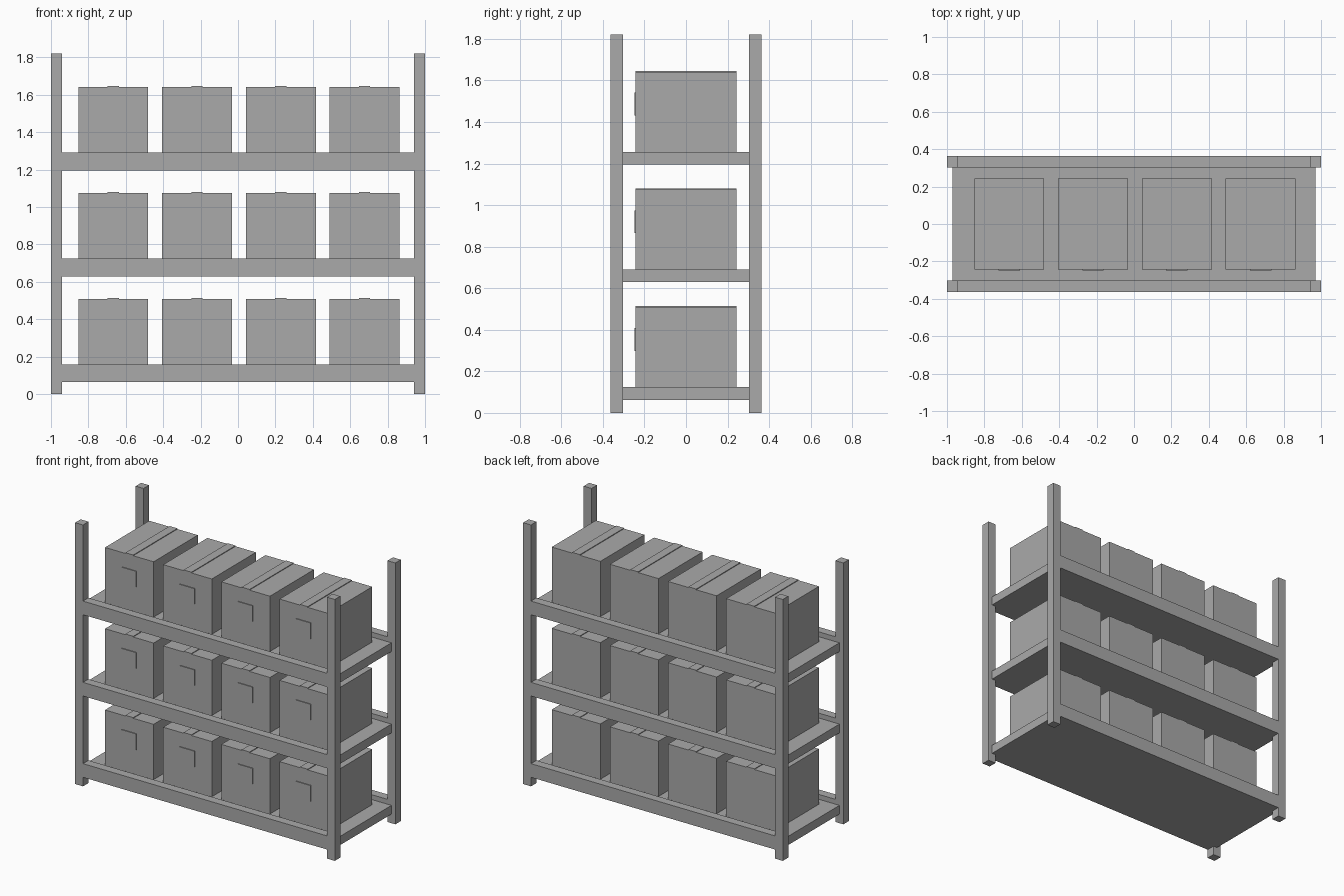
import bpy
import bmesh
from mathutils import Matrix, Vector

default_cube = bpy.data.objects.get("Cube")
if default_cube:
    bpy.data.objects.remove(default_cube, do_unlink=True)

# One plain grey finish
GREY = (0.4, 0.4, 0.4, 1.0)
grey = bpy.data.materials.new("plain grey")
grey.use_nodes = True
grey.diffuse_color = GREY
grey.node_tree.nodes["Principled BSDF"].inputs["Base Color"].default_value = GREY


def add_block(bm, low, high):
    """Add an axis-aligned block between two corners."""
    low, high = Vector(low), Vector(high)
    place = Matrix.Translation((low + high) / 2) @ Matrix.Diagonal((high - low).to_4d())
    bmesh.ops.create_cube(bm, size=1, matrix=place)


def make_part(name, blocks):
    """Make one flat-shaded object from a list of blocks."""
    bm = bmesh.new()
    for low, high in blocks:
        add_block(bm, low, high)
    mesh = bpy.data.meshes.new(name)
    bm.to_mesh(mesh)
    bm.free()
    mesh.materials.append(grey)
    part = bpy.data.objects.new(name, mesh)
    bpy.context.collection.objects.link(part)
    return part


# Overall sizes
HALF_X, HALF_Y, HEIGHT = 1.0, 0.363, 1.82
POST = 0.06
INNER_X, INNER_Y = HALF_X - POST, HALF_Y - POST
FIRST_LEVEL, LEVEL_STEP = 0.063, 0.566
BOX_W, BOX_D, BOX_H = 0.374, 0.486, 0.385
TAPE_W, TAPE_T = 0.06, 0.005
LABEL_W, LABEL_H, LABEL_T = 0.114, 0.11, 0.006

# Corner posts
for x_name, sx in (("left", 1), ("right", -1)):
    for y_name, sy in (("front", -1), ("back", 1)):
        cx, cy = sx * (HALF_X - POST / 2), sy * (HALF_Y - POST / 2)
        r = POST / 2
        make_part(f"{y_name}_{x_name}_post",
                  [((cx - r, cy - r, 0), (cx + r, cy + r, HEIGHT))])

for level in range(3):
    z = FIRST_LEVEL + level * LEVEL_STEP
    top = z + 0.061

    # Shelf board and its front and back beams
    make_part(f"shelf_{level + 1}", [((-0.97, -INNER_Y, z), (0.97, INNER_Y, top))])
    for name, y in (("front", -HALF_Y), ("back", INNER_Y)):
        make_part(f"{name}_beam_{level + 1}",
                  [((-INNER_X, y, z), (INNER_X, y + POST, z + 0.095))])

    # Row of boxes, each with a tape strip on top and a label on the front
    for column in range(4):
        cx = 0.005 + (column - 1.5) * 0.448
        tag = f"{level + 1}_{column + 1}"
        lid = top + BOX_H
        front = -BOX_D / 2
        make_part(f"box_{tag}",
                  [((cx - BOX_W / 2, front, top), (cx + BOX_W / 2, -front, lid))])
        make_part(f"box_tape_{tag}",
                  [((cx - TAPE_W / 2, front, lid), (cx + TAPE_W / 2, -front, lid + TAPE_T))])
        label_z = top + 0.175
        make_part(f"box_label_{tag}",
                  [((cx - LABEL_W / 2, front - LABEL_T, label_z),
                    (cx + LABEL_W / 2, front, label_z + LABEL_H))])
